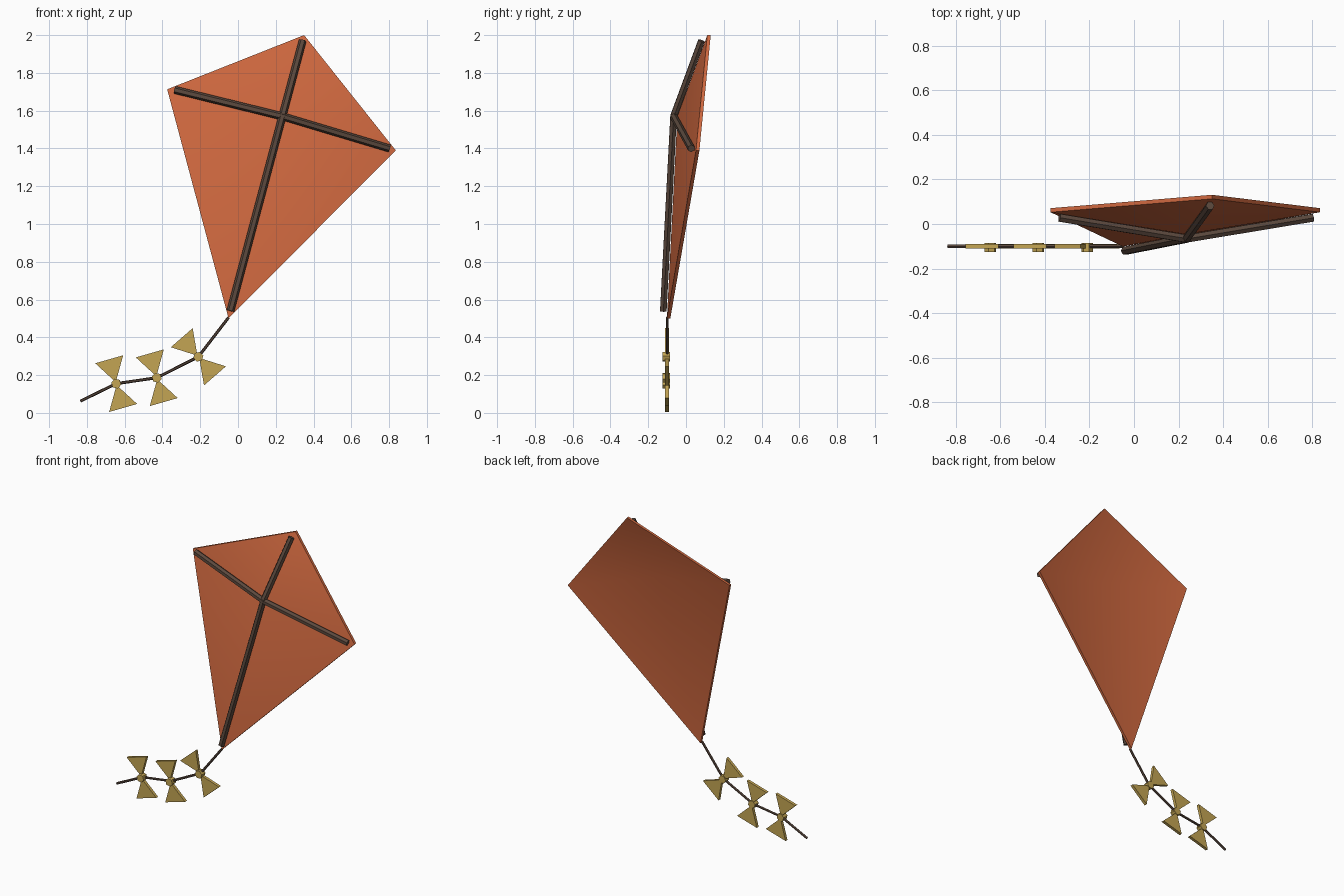
import bpy
import bmesh
from math import cos, sin, pi, radians
from mathutils import Vector

cube = bpy.data.objects.get("Cube")
if cube:
    bpy.data.objects.remove(cube, do_unlink=True)


def material(name, rgb):
    mat = bpy.data.materials.new(name)
    mat.use_nodes = True
    color = (*rgb, 1)
    mat.diffuse_color = color
    mat.node_tree.nodes["Principled BSDF"].inputs["Base Color"].default_value = color
    return mat


orange = material("orange cloth", (0.63, 0.14, 0.05))
brown = material("dark wood", (0.105, 0.066, 0.047))
gold = material("gold ribbon", (0.55, 0.376, 0.088))


def finish(name, bm, mat):
    bmesh.ops.recalc_face_normals(bm, faces=bm.faces)
    mesh = bpy.data.meshes.new(name)
    bm.to_mesh(mesh)
    bm.free()
    mesh.materials.append(mat)
    obj = bpy.data.objects.new(name, mesh)
    bpy.context.collection.objects.link(obj)
    return obj


def plate(name, points, faces, thickness, mat):
    """Sheet of faces given a thickness along y."""
    bm = bmesh.new()
    half = Vector((0, thickness / 2, 0))
    verts = [bm.verts.new(Vector(p) - half) for p in points]
    front = [bm.faces.new([verts[i] for i in f]) for f in faces]
    back = bmesh.ops.extrude_face_region(bm, geom=front, use_keep_orig=True)["geom"]
    moved = [v for v in back if isinstance(v, bmesh.types.BMVert)]
    bmesh.ops.translate(bm, verts=moved, vec=half * 2)
    return finish(name, bm, mat)


def rod(name, path, radius, mat, sides=6):
    """Faceted rod along a bent path, with mitred joints."""
    path = [Vector(p) for p in path]
    bm = bmesh.new()
    rings = []
    for i, p in enumerate(path):
        before = (p - path[i - 1]).normalized() if i else None
        after = (path[i + 1] - p).normalized() if i < len(path) - 1 else None
        along = ((before or after) + (after or before)).normalized()
        stretch = 1 / along.dot(before or after)
        across = along.cross(Vector((0, 1, 0))).normalized() * radius * stretch
        depth = across.cross(along).normalized() * radius
        rings.append([bm.verts.new(p + across * cos(a) + depth * sin(a))
                      for a in (2 * pi * k / sides for k in range(sides))])
    for lower, upper in zip(rings, rings[1:]):
        for k in range(sides):
            n = (k + 1) % sides
            bm.faces.new((lower[k], lower[n], upper[n], upper[k]))
    bm.faces.new(rings[0])
    bm.faces.new(rings[-1])
    return finish(name, bm, mat)


# Sail: four panels meeting at a hub that bulges forward
sail = plate("sail",
             [(0.235, -0.037, 1.57), (0.35, 0.122, 2.0), (-0.375, 0.062, 1.713),
              (-0.05, -0.092, 0.5), (0.835, 0.062, 1.39)],
             [(0, 1, 2), (0, 2, 3), (0, 3, 4), (0, 4, 1)], 0.018, orange)
sail.data.shade_smooth()
sail.data.set_sharp_from_angle(angle=radians(35))

# Frame: bent spine and cross spar in front of the sail
hub = (0.235, -0.066, 1.57)
rod("spine", [(-0.04, -0.12, 0.54), hub, (0.342, 0.082, 1.97)], 0.02, brown)
rod("cross_spar", [(-0.335, 0.028, 1.71), hub, (0.802, 0.028, 1.40)], 0.02, brown)

# Tail string
tail_y = -0.1
knots = [(-0.21, 0.297), (-0.43, 0.186), (-0.645, 0.155)]
tail = [(-0.05, 0.505), *knots, (-0.835, 0.062)]
rod("tail_string", [(x, tail_y, z) for x, z in tail], 0.008, brown)

# Ribbon bows: two triangular loops and a knot each
for number, ((x, z), tilt) in enumerate(zip(knots, (131, 106, 106)), 1):
    angle = radians(tilt)
    along = Vector((cos(angle), 0, sin(angle)))
    side = Vector((-sin(angle), 0, cos(angle)))
    center = Vector((x, tail_y, z))
    loops = []
    for s in (1, -1):
        loops += [center + along * s * 0.008,
                  center + along * s * 0.134 + side * 0.077,
                  center + along * s * 0.134 - side * 0.077]
    plate(f"bow_{number}_loops", loops, [(0, 1, 2), (3, 4, 5)], 0.02, gold)
    ring = [center + Vector((0, -0.005, 0)) + (along * cos(a) + side * sin(a)) * 0.027
            for a in (k * pi / 3 for k in range(6))]
    plate(f"bow_{number}_knot", ring, [range(6)], 0.04, gold)
